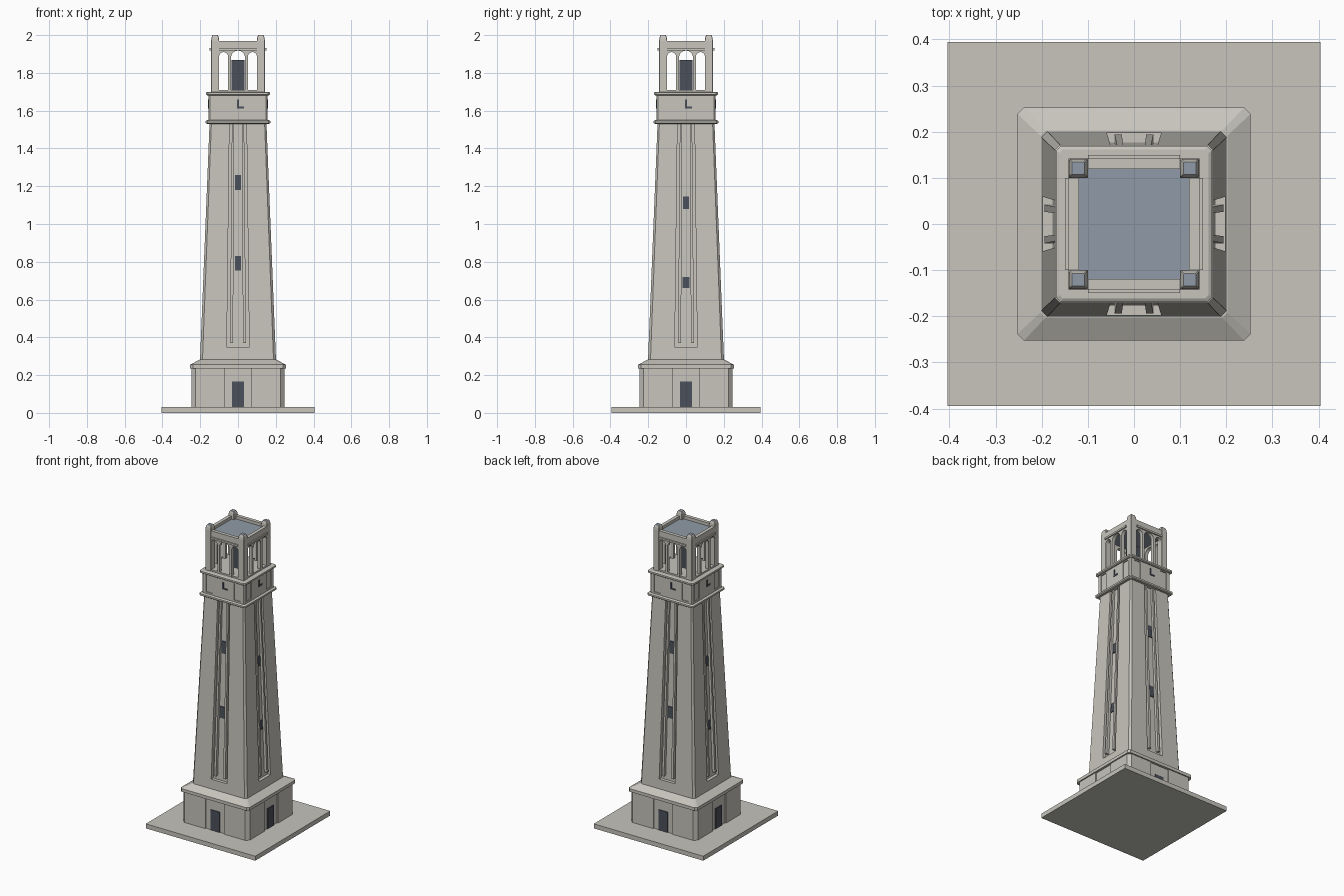
import bpy
import bmesh
import math

cube = bpy.data.objects.get("Cube")
if cube:
    bpy.data.objects.remove(cube, do_unlink=True)


def material(name, rgb):
    mat = bpy.data.materials.new(name)
    mat.use_nodes = True
    mat.diffuse_color = (*rgb, 1)
    mat.node_tree.nodes["Principled BSDF"].inputs["Base Color"].default_value = (*rgb, 1)
    return mat


STONE = material("pale stone", (0.57, 0.555, 0.505))
ROOF = material("blue grey roofing", (0.28, 0.33, 0.39))
DARK = material("dark slate", (0.07, 0.08, 0.105))
SIDES = range(4)


def turn(x, y, k):
    """Rotate a point k quarter turns about the tower axis."""
    for _ in range(k % 4):
        x, y = -y, x
    return x, y


def plan(h, chamfer, notches=()):
    """Square outline with cut corners and the same notches on each side."""
    side = [(chamfer - h, -h)]
    for a, b, depth in notches:
        side += [(a, -h), (a, depth - h), (b, depth - h), (b, -h)]
    side.append((h - chamfer, -h))
    return [turn(x, y, k) for k in SIDES for x, y in side]


def loft(bm, *rings):
    """Skin (height, outline) rings and cap both ends; returns the top face."""
    loops = [[bm.verts.new((x, y, z)) for x, y in pts] for z, pts in rings]
    for low, high in zip(loops, loops[1:]):
        n = len(low)
        for i in range(n):
            j = (i + 1) % n
            bm.faces.new((low[i], low[j], high[j], high[i]))
    bm.faces.new(loops[0][::-1])
    return bm.faces.new(loops[-1])


def rect(x0, x1, y0, y1):
    return [(x0, y0), (x1, y0), (x1, y1), (x0, y1)]


def shaft_scale(z):
    return 1 - 0.25 * (z - 0.28) / 1.25


def side_block(bm, k, x0, x1, z0, z1, inner, outer, taper=False):
    """Block on side k of the tower, optionally leaning with the shaft."""
    rings = []
    for z in (z0, z1):
        s = shaft_scale(z) if taper else 1
        pts = rect(x0 * s, x1 * s, -outer * s, -inner * s)
        rings.append((z, [turn(x, y, k) for x, y in pts]))
    loft(bm, *rings)


def finish(name, bm, *mats):
    bmesh.ops.recalc_face_normals(bm, faces=bm.faces[:])
    mesh = bpy.data.meshes.new(name)
    bm.to_mesh(mesh)
    bm.free()
    for mat in mats:
        mesh.materials.append(mat)
    obj = bpy.data.objects.new(name, mesh)
    bpy.context.scene.collection.objects.link(obj)
    return obj


# Ground slab
bm = bmesh.new()
loft(bm, *[(z, rect(-0.404, 0.404, -0.395, 0.395)) for z in (0, 0.03)])
finish("ground_slab", bm, STONE)

# Base with a shallow door bay on each side
bm = bmesh.new()
bay = plan(0.245, 0.02, [(-0.07, 0.07, 0.008)])
loft(bm, (0.03, bay), (0.236, bay))
finish("base", bm, STONE)

# Base ledge with sloped top
bm = bmesh.new()
ledge = plan(0.253, 0.014)
loft(bm, (0.234, ledge), (0.255, ledge), (0.282, plan(0.203, 0.011)))
finish("base_ledge", bm, STONE)

# Doors
bm = bmesh.new()
for k in SIDES:
    side_block(bm, k, -0.032, 0.032, 0.03, 0.165, 0.235, 0.242)
finish("doors", bm, DARK)


# Tapered shaft with a tall recess on each side
def shaft_ring(z, recessed):
    s = shaft_scale(z)
    notch = [(-0.06 * s, 0.06 * s, 0.022 * s)] if recessed else ()
    return z, plan(0.201 * s, 0.013 * s, notch)


bm = bmesh.new()
loft(bm, shaft_ring(0.28, False), shaft_ring(0.345, False))
loft(bm, shaft_ring(0.345, True), shaft_ring(1.535, True))
finish("shaft", bm, STONE)

# Pairs of leaning pilasters in the recesses
bm = bmesh.new()
for k in SIDES:
    for x in (-0.035, 0.035):
        side_block(bm, k, x - 0.008, x + 0.008, 0.37, 1.535, 0.176, 0.198, True)
finish("pilasters", bm, STONE)

# Shaft windows, lower on the left and right sides
bm = bmesh.new()
for k in SIDES:
    for z0, z1 in ([(0.66, 0.72), (1.08, 1.145)] if k % 2 else [(0.755, 0.83), (1.18, 1.26)]):
        side_block(bm, k, -0.019, 0.019, z0, z1, 0.177, 0.185, True)
finish("shaft_windows", bm, DARK)

# Cornices below and above the clock stage
for name, z, h in (("lower_cornice", 1.53, 0.171), ("upper_cornice", 1.68, 0.169)):
    bm = bmesh.new()
    edge, inset = plan(h, 0.01), plan(h - 0.007, 0.008)
    loft(bm, (z, inset), (z + 0.005, edge), (z + 0.016, edge), (z + 0.02, inset))
    finish(name, bm, STONE)

# Clock stage with two sunk panels on each side
bm = bmesh.new()
solid = plan(0.156, 0.007)
sunk = plan(0.156, 0.007, [(-0.127, -0.08, 0.006), (0.08, 0.127, 0.006)])
for z0, z1, ring in ((1.545, 1.561, solid), (1.561, 1.673, sunk), (1.673, 1.685, solid)):
    loft(bm, (z0, ring), (z1, ring))
finish("clock_stage", bm, STONE)

# Clock hands
bm = bmesh.new()
for k in SIDES:
    side_block(bm, k, -0.005, 0.005, 1.612, 1.658, 0.154, 0.16)
    side_block(bm, k, 0.005, 0.031, 1.612, 1.621, 0.154, 0.16)
finish("clock_hands", bm, DARK)

# Belfry floor
bm = bmesh.new()
loft(bm, *[(z, plan(0.14, 0.005)) for z in (1.695, 1.71)])
finish("belfry_floor", bm, STONE)

# Belfry core
bm = bmesh.new()
loft(bm, *[(z, rect(-0.034, 0.034, -0.034, 0.034)) for z in (1.705, 1.867)])
finish("belfry_core", bm, DARK)

# Arcade walls: three round arches on each side
outline = [(-0.105, 1.97), (-0.105, 1.7)]
for a, b, crown in ((-0.1, -0.053, 1.91), (-0.037, 0.037, 1.918), (0.053, 0.1, 1.91)):
    r, mid = (b - a) / 2, (a + b) / 2
    outline.append((a, 1.7))
    for i in range(11):
        t = math.pi * (1 - i / 10)
        outline.append((mid + r * math.cos(t), crown - r + r * math.sin(t)))
    outline.append((b, 1.7))
outline += [(0.105, 1.7), (0.105, 1.97)]
bm = bmesh.new()
for k in SIDES:
    front, back = [[bm.verts.new((*turn(x, -d, k), z)) for x, z in outline] for d in (0.142, 0.119)]
    n = len(outline)
    bm.faces.new(front)
    bm.faces.new(back[::-1])
    for i in range(n):
        bm.faces.new((front[i], back[i], back[(i + 1) % n], front[(i + 1) % n]))
finish("arcade_walls", bm, STONE)

# Moulding strips above the arches
bm = bmesh.new()
for k in SIDES:
    side_block(bm, k, -0.1, 0.1, 1.919, 1.931, 0.14, 0.15)
finish("arcade_mouldings", bm, STONE)

# Flat belfry roof
bm = bmesh.new()
loft(bm, *[(z, rect(-0.12, 0.12, -0.12, 0.12)) for z in (1.928, 1.95)])
finish("belfry_roof", bm, ROOF)

# Corner posts with rounded heads and small flat caps
bm = bmesh.new()
for k in SIDES:
    cx, cy = turn(0.121, -0.121, k)
    rings = [(z, [(cx + x, cy + y) for x, y in plan(h, 0.002)])
             for z, h in ((1.695, 0.0215), (1.97, 0.0215), (1.986, 0.0195), (1.996, 0.016), (2.0, 0.0135))]
    loft(bm, *rings).material_index = 1
finish("corner_posts", bm, STONE, ROOF)
